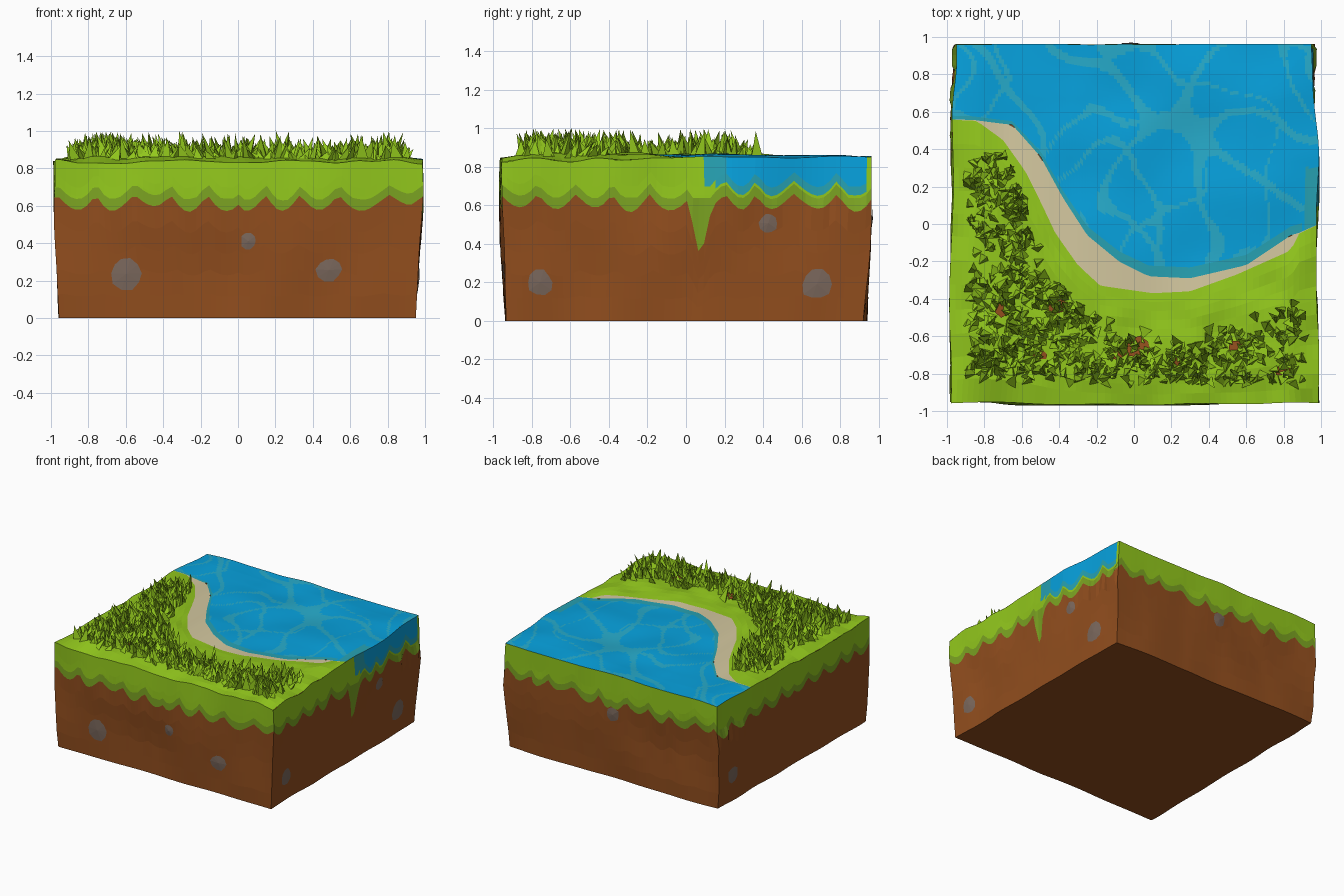
import bpy, bmesh, math, random
from mathutils import Vector, noise

if "Cube" in bpy.data.objects:
    bpy.data.objects.remove(bpy.data.objects["Cube"])

random.seed(4)
X, Y, N = 0.97, 0.95, 64          # half sizes and columns per side


def mat(name, r, g, b):
    m = bpy.data.materials.new(name)
    m.diffuse_color = (r, g, b, 1)
    m.use_nodes = True
    m.node_tree.nodes["Principled BSDF"].inputs["Base Color"].default_value = m.diffuse_color
    return m


GRASS, DARK, DIRT, WATER, TEAL, SAND, ROCK, RIPPLE = range(8)
MATS = [mat("grass green", 0.29, 0.58, 0.012), mat("dark grass green", 0.2, 0.37, 0.016),
        mat("soil brown", 0.29, 0.077, 0.013), mat("water blue", 0.002, 0.36, 0.73),
        mat("shallow teal", 0.02, 0.36, 0.45), mat("sand beige", 0.66, 0.58, 0.35),
        mat("stone grey", 0.2, 0.14, 0.11), mat("ripple blue", 0.02, 0.41, 0.6)]

# Shoreline as y over x: land side and water side of the sand
LAND = [(-1, .55), (-.84, .55), (-.7, .45), (-.58, .28), (-.5, .12), (-.42, -.05), (-.3, -.22),
        (-.18, -.33), (.1, -.37), (.3, -.36), (.55, -.27), (.84, -.14), (.87, -.06), (1, 0)]
SEA = [(-1, .55), (-.86, .555), (-.65, .53), (-.5, .36), (-.38, .14), (-.25, -.06), (-.08, -.2),
       (.08, -.28), (.3, -.29), (.6, -.22), (.84, -.06), (.87, -.055), (1, 0)]
# Back limit of the grass tufts
TUFT = [(-1, .4), (-.76, .42), (-.62, .3), (-.5, -.2), (-.3, -.4), (-.1, -.55), (.3, -.6),
        (.6, -.52), (1, -.38)]


def interp(pts, x):
    for (x0, a), (x1, b) in zip(pts, pts[1:]):
        if x <= x1:
            return a + (b - a) * (x - x0) / (x1 - x0)
    return pts[-1][1]


def edge(x, y):
    return max(abs(x) / X, abs(y) / Y)


def top(x, y):
    """Height of the upper surface; bumpy land fades into calmer water."""
    k = max(0, min(1, (interp(LAND, x) - y) / 0.15))
    z = 0.853 + k * (0.01 + 0.022 * noise.noise(Vector((x * 6, y * 6, 2.3))))
    z += (1 - k) * 0.018 * noise.noise(Vector((x * 3, y * 3, 2.3)))
    return z - (0.005 + 0.02 * k) * max(0, (edge(x, y) - 0.85) / 0.15)


def deform(p):
    """Rough outer walls that bulge at the turf and taper to the base."""
    x, y, z = p
    k = min(1, edge(x, y)) ** 8
    n = noise.noise_vector(Vector((x * 2.6, y * 2.6, z * 2.6)))
    s = 1 + k * (0.012 if z > 0.55 else -0.022 + 0.032 * z / 0.55)
    back = k * max(0, y - 0.35) / 0.6 * (0.03 if z > 0.6 else 0.008)
    nx = x * (s - back) + 0.022 * k * n.x
    ny = y * s + 0.02 * k * n.y
    return Vector((max(-1, min(1, nx)), max(-0.97, min(0.962, ny)), z))


def finish(name, bm):
    bmesh.ops.dissolve_degenerate(bm, dist=1e-5, edges=bm.edges[:])
    me = bpy.data.meshes.new(name)
    bm.to_mesh(me)
    bm.free()
    for m in MATS:
        me.materials.append(m)
    ob = bpy.data.objects.new(name, me)
    bpy.context.collection.objects.link(ob)
    return ob


def sheet(name, rows, rule, cap=False):
    """Grid surface; rule(row, centre) gives each face's colour."""
    bm = bmesh.new()
    vs = [[bm.verts.new(deform(p)) for p in r] for r in rows]
    for i in range(len(rows) - 1):
        for j in range(len(rows[0]) - 1):
            f = bm.faces.new((vs[i][j], vs[i][j + 1], vs[i + 1][j + 1], vs[i + 1][j]))
            f.material_index = rule(i, f.calc_center_median())
    if cap:
        bm.faces.new(vs[0][-2::-1]).material_index = DIRT
    finish(name, bm)


# Upper surfaces: grass, beach and water
def band(lo, hi, n, cols=N):
    xs = [-X + 2 * X * i / cols for i in range(cols + 1)]
    return [[(x, y, top(x, y)) for x in xs for y in [lo(x) + (hi(x) - lo(x)) * i / n]]
            for i in range(n + 1)]


def land(x):
    return interp(LAND, x)


def sea(x):
    return interp(SEA, x)


def water_colour(i, c):
    if (i < 3 and c.x < 0.9) or (c.x > 0.91 and c.y < 0.3):
        return TEAL
    n = noise.noise(Vector((c.x * 2.1, c.y * 2.1, 3.1)))
    m = noise.noise(Vector((c.x * 3.2 + 5, c.y * 3.2, 9.4)))
    return RIPPLE if abs(n) < 0.05 or abs(m - 0.12) < 0.035 else WATER


sheet("grass_top", band(lambda x: -Y, land, 12), lambda i, c: GRASS)
sheet("beach", band(land, sea, 1), lambda i, c: SAND)
sheet("water_top", band(sea, lambda x: Y, 64, 2 * N), water_colour)

# Perimeter, counter-clockwise from the front left corner
ring = []
for a, b in (((-X, -Y), (X, -Y)), ((X, -Y), (X, Y)), ((X, Y), (-X, Y)), ((-X, Y), (-X, -Y))):
    ring += [(a[0] + (b[0] - a[0]) * i / N, a[1] + (b[1] - a[1]) * i / N) for i in range(N)]
ring.append(ring[0])


def fringe(x, y):
    """Scalloped lower edge of the turf, with one long drip on the right."""
    s = x + y if x * y < 0 else x - y
    s += 0.06 * noise.noise(Vector((x * 3, y * 3, 5)))
    depth = 0.08 + 0.06 * noise.noise(Vector((x * 3, y * 3, 0)))
    z = 0.66 - depth * abs(math.sin(s * math.pi / 0.2))
    if x > 0.96:
        z -= 0.28 * max(0, 1 - abs(y - 0.07) / 0.06)
    return z


def upper(x, y):
    return max(fringe(x, y), 0.58) + 0.055 + 0.015 * noise.noise(Vector((x * 5, y * 5, 4)))


def side_colour(i, c):
    wet = c.x > 0.9 and c.y < 0.945
    return (DARK, GRASS, TEAL if wet and c.y > 0.16 else GRASS,
            (WATER if c.y > 0.2 else TEAL) if wet and c.y > 0.1 else GRASS)[i]


soil = [[(x, y, fringe(x, y) * i / 5) for x, y in ring] for i in range(6)]
sheet("soil_sides", soil, lambda i, c: DIRT, cap=True)
turf = [[(x, y, fringe(x, y)) for x, y in ring]]
for lift in (0, 0.015, 0.06):
    turf.append([(x, y, upper(x, y) + lift) for x, y in ring])
turf.append([(x, y, top(x, y)) for x, y in ring])
sheet("turf_sides", turf, side_colour)

# Flat stones set flush into the soil walls: position, radius
for k, (x, y, z, r) in enumerate([(-.61, -Y, .24, .09), (.49, -Y, .26, .065), (.06, -Y, .41, .045),
                                  (X, -.77, .2, .065), (X, .68, .19, .085), (-.02, Y, .53, .06),
                                  (-X, .78, .22, .065), (X, .43, .51, .05)]):
    bm = bmesh.new()
    side = abs(x) == X
    out = Vector((x, 0, 0) if side else (0, y, 0)).normalized()
    pts = []
    for i in range(10):
        a, q = math.tau * i / 10, r * random.uniform(0.85, 1.1)
        u, v = q * math.cos(a), z + q * math.sin(a)
        pts.append(deform((x, y + u, v) if side else (x + u, y, v)) + out * 0.004)
    vs = [bm.verts.new(p) for p in pts]
    m = bm.verts.new(sum(pts, Vector()) / 10 + out * 0.006)
    for i in range(10):
        tri = [m, vs[i], vs[(i + 1) % 10]]
        bm.faces.new(tri if x == X or y == -Y else tri[::-1]).material_index = ROCK
    finish("stone_%d" % k, bm)

# Bare soil patches among the grass
bm = bmesh.new()
for x, y, r in [(.03, -.66, .075), (-.4, -.44, .065), (-.71, -.46, .05), (-.5, -.7, .045),
                (.24, -.74, .045), (.55, -.65, .05), (.8, -.78, .05), (-.08, -.7, .04)]:
    pts = []
    for i in range(8):
        a, q = i * math.pi / 4, r * random.uniform(0.7, 1.2)
        px, py = x + q * math.cos(a), y + 0.7 * q * math.sin(a)
        pts.append(bm.verts.new((px, py, top(px, py) + 0.009)))
    bm.faces.new(pts).material_index = DIRT
finish("soil_patches", bm)

# Spiky grass tufts as leaning three-sided blades
bm = bmesh.new()
count = 0
while count < 720:
    x, y = random.uniform(-0.88, 0.9), random.uniform(-0.85, 0.4)
    if y > interp(TUFT, x) + random.uniform(-0.08, 0.02):
        continue
    count += 1
    z, a = top(x, y), random.uniform(0, math.tau)
    base = []
    for t in (0, 2.1, 4.2):
        r = random.uniform(0.02, 0.05)
        base.append(bm.verts.new((x + r * math.cos(a + t), y + r * math.sin(a + t), z - 0.015)))
    tip = bm.verts.new((x + random.uniform(-.05, .05), y + random.uniform(-.05, .05),
                        z + random.choice((0.05, 0.06, 0.08, 0.115)) * random.uniform(0.8, 1.15)))
    for i in range(3):
        bm.faces.new((base[i], base[(i + 1) % 3], tip)).material_index = GRASS
finish("grass_tufts", bm)
